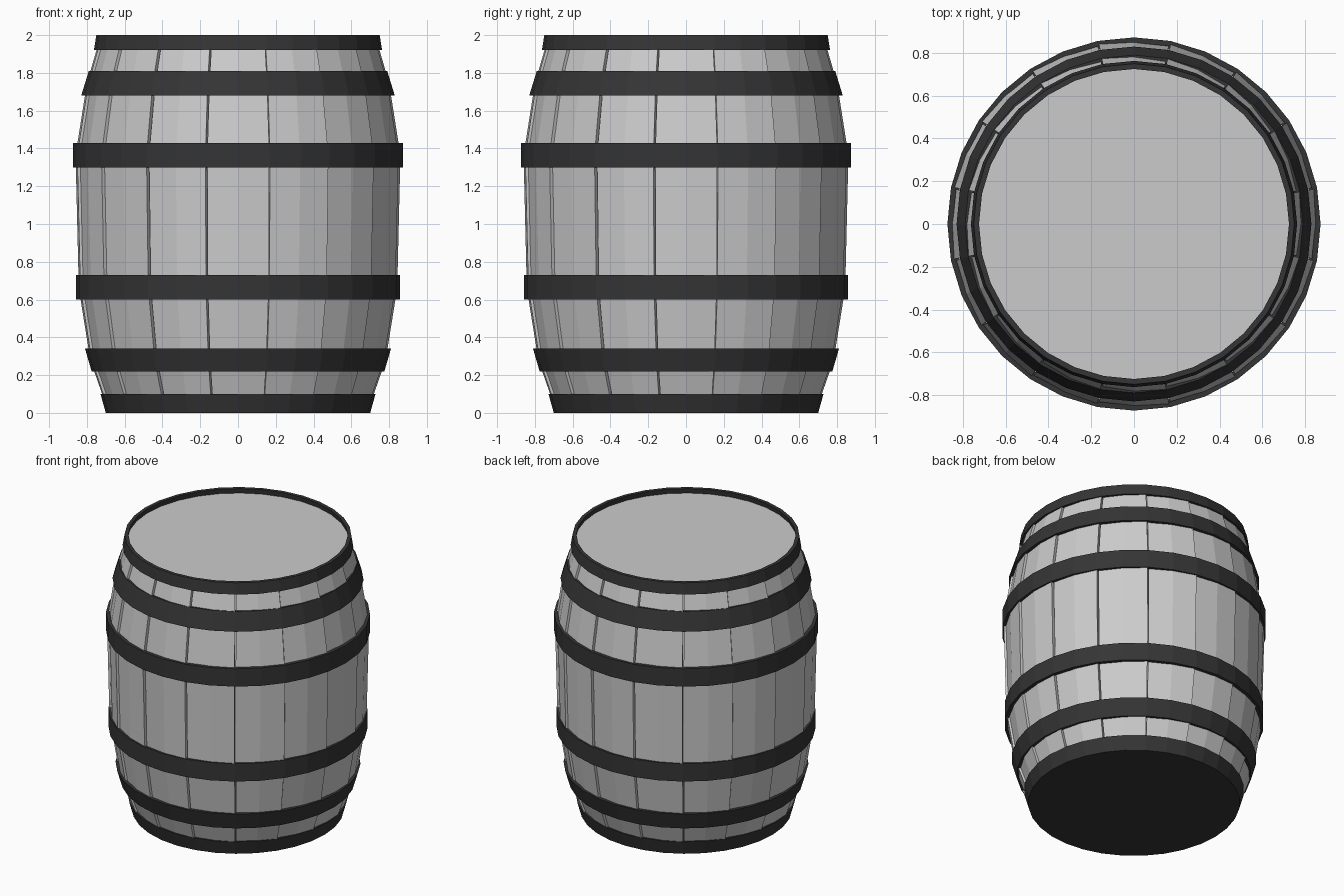
import bpy, bmesh
from math import sin, cos, pi

if "Cube" in bpy.data.objects:
    bpy.data.objects.remove(bpy.data.objects["Cube"])

SIDES = 32
STAVES = 16
iron = bpy.data.materials.new("dark_iron")
iron.diffuse_color = (0.035, 0.035, 0.035, 1)
iron.use_nodes = True
iron.node_tree.nodes["Principled BSDF"].inputs["Base Color"].default_value = iron.diffuse_color


def make_object(name, bm, mat=None):
    bmesh.ops.recalc_face_normals(bm, faces=bm.faces)
    mesh = bpy.data.meshes.new(name)
    bm.to_mesh(mesh)
    bm.free()
    obj = bpy.data.objects.new(name, mesh)
    bpy.context.collection.objects.link(obj)
    if mat:
        mesh.materials.append(mat)
    return obj


def polar(r, a, z):
    return (r * cos(a), r * sin(a), z)


def hoop(name, z0, z1, r0, r1, thick=0.025, capped=False):
    """Band with a rectangular section, optionally closed underneath."""
    bm = bmesh.new()
    section = [(r0, z0), (r1, z1), (r1 - thick, z1), (r0 - thick, z0)]
    rings = [[bm.verts.new(polar(r, 2 * pi * i / SIDES, z)) for r, z in section]
             for i in range(SIDES)]
    for i in range(SIDES):
        a, b = rings[i], rings[(i + 1) % SIDES]
        for j in range(4):
            k = (j + 1) % 4
            if capped and j == 3:
                continue
            bm.faces.new((a[j], b[j], b[k], a[k]))
    if capped:
        bm.faces.new([r[0] for r in rings])
        bm.faces.new([r[3] for r in rings])
    return make_object(name, bm, iron)


# Bulging wooden staves: two facets each, one edge standing slightly proud
PROFILE = [(0.03, 0.695), (0.28, 0.782), (0.66, 0.843),
           (1.365, 0.86), (1.745, 0.8), (1.96, 0.738)]
HALF = pi / STAVES
GAP = 0.004
PROUD = 0.007
bm = bmesh.new()
for s in range(STAVES):
    mid = 2 * HALF * s
    across = [(mid - HALF + GAP, -PROUD), (mid, 0), (mid + HALF - GAP, PROUD)]
    loops = []
    for z, r in PROFILE:
        outer = [polar(r + d, a, z) for a, d in across]
        inner = [polar(r - 0.04, a, z) for a, d in reversed(across)]
        loops.append([bm.verts.new(p) for p in outer + inner])
    for lo, hi in zip(loops, loops[1:]):
        for j in range(6):
            k = (j + 1) % 6
            bm.faces.new((lo[j], lo[k], hi[k], hi[j]))
    bm.faces.new(loops[0])
    bm.faces.new(loops[-1])
make_object("staves", bm)

# Recessed lid
bm = bmesh.new()
bmesh.ops.create_cone(bm, cap_ends=True, segments=SIDES, radius1=0.725,
                      radius2=0.732, depth=0.04)
bmesh.ops.translate(bm, verts=bm.verts, vec=(0, 0, 1.945))
make_object("lid", bm)

# Iron hoops: z bottom, z top, radius bottom, radius top
hoop("bottom_hoop", 0.0, 0.10, 0.70, 0.728, capped=True)
hoop("lower_hoop", 0.22, 0.34, 0.775, 0.81)
hoop("lower_belly_hoop", 0.60, 0.73, 0.857, 0.857)
hoop("upper_belly_hoop", 1.30, 1.43, 0.873, 0.873)
hoop("upper_hoop", 1.68, 1.81, 0.83, 0.79)
hoop("top_hoop", 1.92, 2.0, 0.763, 0.75)
